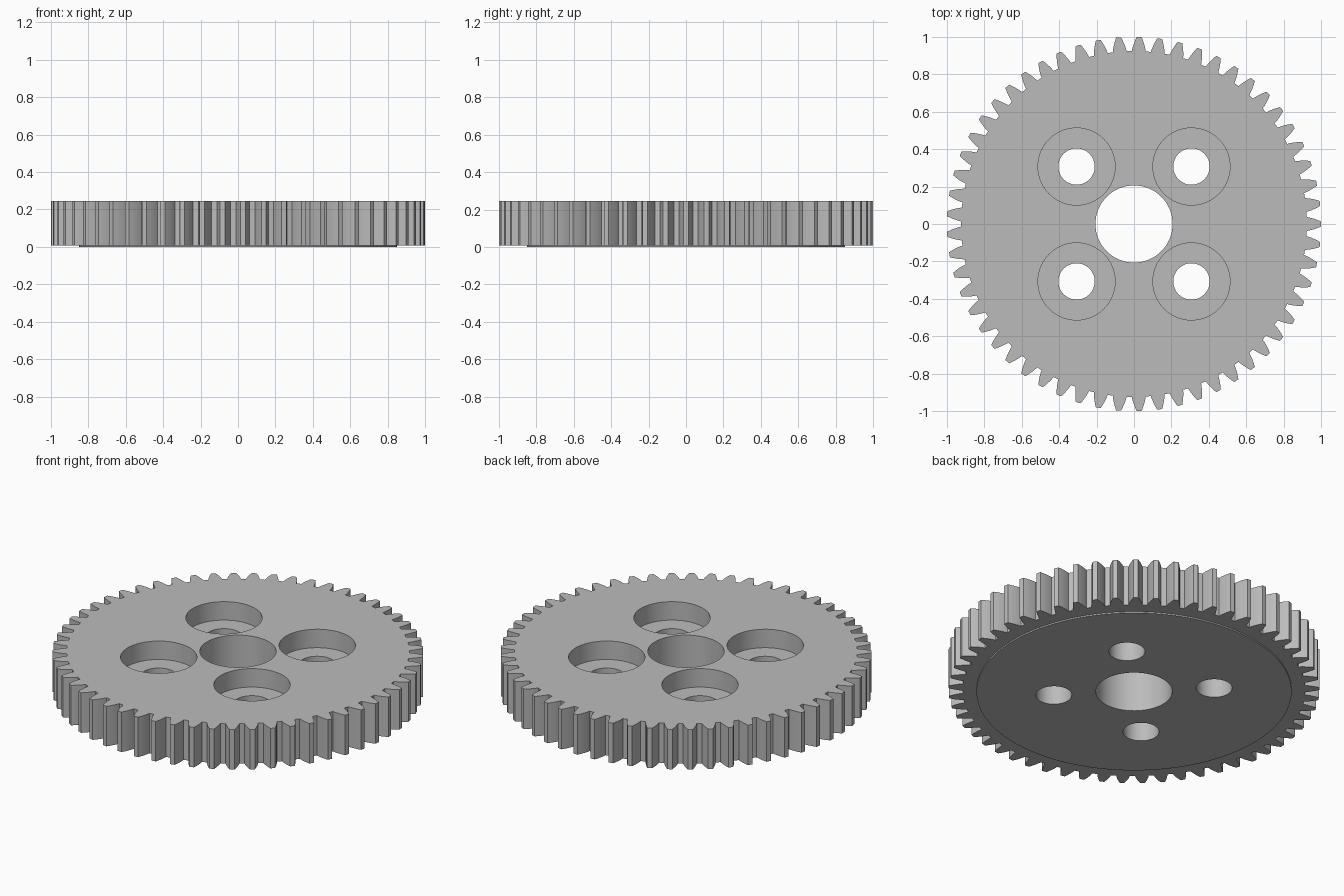
import bpy
import bmesh
from math import pi, cos, sin, tan, acos, radians

cube = bpy.data.objects.get("Cube")
if cube:
    bpy.data.objects.remove(cube, do_unlink=True)

TEETH = 57
TIP, PITCH, ROOT = 1.0, 0.966, 0.924
BOTTOM, TOP = 0.008, 0.246      # toothed body
BORE_FLOOR = 0.136              # seat of the counterbores
BOLT = 0.307                    # bolt hole offset in x and y

steel = bpy.data.materials.new("plain_grey")
steel.use_nodes = True
GREY = (0.5, 0.5, 0.5, 1)
steel.diffuse_color = GREY
steel.node_tree.nodes["Principled BSDF"].inputs["Base Color"].default_value = GREY


def prism(name, outline, z0, z1):
    """Extrude a closed outline from z0 to z1."""
    bm = bmesh.new()
    face = bm.faces.new([bm.verts.new((x, y, z0)) for x, y in outline])
    top = bmesh.ops.extrude_face_region(bm, geom=[face])["geom"]
    bmesh.ops.translate(bm, vec=(0, 0, z1 - z0),
                        verts=[v for v in top if isinstance(v, bmesh.types.BMVert)])
    bmesh.ops.recalc_face_normals(bm, faces=bm.faces)
    mesh = bpy.data.meshes.new(name)
    bm.to_mesh(mesh)
    bm.free()
    mesh.materials.append(steel)
    obj = bpy.data.objects.new(name, mesh)
    bpy.context.collection.objects.link(obj)
    return obj


def circle(r, cx=0, cy=0, n=96):
    return [(cx + r * cos(2 * pi * i / n), cy + r * sin(2 * pi * i / n)) for i in range(n)]


def involute(a):
    return tan(a) - a


def half_angle(r):
    """Half the angular width of an involute tooth at radius r."""
    pressure = radians(20)
    base = PITCH * cos(pressure)
    return pi / (2 * TEETH) + involute(pressure) - involute(acos(base / r))


def gear_outline():
    radii = [ROOT + (TIP - ROOT) * i / 5 for i in range(6)]
    flank = [(r, -half_angle(r)) for r in radii]
    tooth = flank + [(TIP, 0)] + [(r, -a) for r, a in reversed(flank)]
    return [(r * cos(a + 2 * pi * k / TEETH), r * sin(a + 2 * pi * k / TEETH))
            for k in range(TEETH) for r, a in tooth]


def combine(target, tool, operation):
    mod = target.modifiers.new(tool.name, "BOOLEAN")
    mod.operation = operation
    mod.solver = "EXACT"
    mod.object = tool
    bpy.context.view_layer.objects.active = target
    bpy.ops.object.modifier_apply(modifier=mod.name)
    bpy.data.objects.remove(tool, do_unlink=True)


# Toothed wheel with a thin raised face underneath
gear = prism("spur_gear", gear_outline(), BOTTOM, TOP)
combine(gear, prism("raised_face", circle(0.85, n=128), 0, 0.06), "UNION")

# Centre bore
combine(gear, prism("centre_bore", circle(0.206), -0.1, 0.4), "DIFFERENCE")

# Four counterbored bolt holes
for sx in (-1, 1):
    for sy in (-1, 1):
        x, y = sx * BOLT, sy * BOLT
        combine(gear, prism("counterbore", circle(0.206, x, y), BORE_FLOOR, 0.4), "DIFFERENCE")
        combine(gear, prism("bolt_hole", circle(0.097, x, y, 64), -0.1, 0.3), "DIFFERENCE")

# Smooth walls, sharp rims
bpy.ops.object.select_all(action="DESELECT")
gear.select_set(True)
bpy.context.view_layer.objects.active = gear
bpy.ops.object.shade_smooth_by_angle(angle=radians(25))
